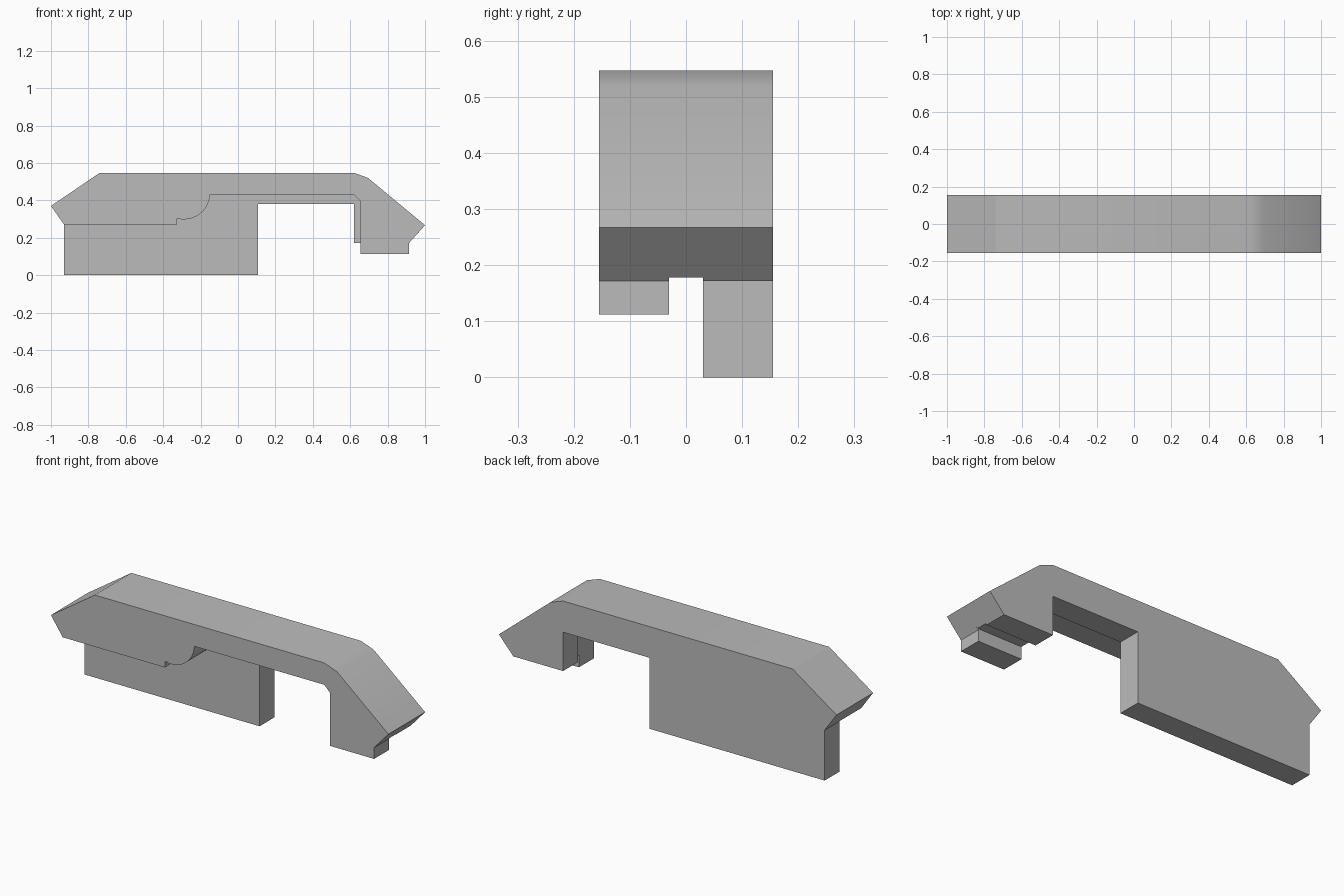
import bpy, bmesh, math
from math import radians

cube = bpy.data.objects.get("Cube")
if cube:
    bpy.data.objects.remove(cube, do_unlink=True)

grey = bpy.data.materials.new("plain grey")
grey.use_nodes = True
colour = (0.5, 0.5, 0.5, 1)
grey.diffuse_color = colour
grey.node_tree.nodes["Principled BSDF"].inputs["Base Color"].default_value = colour

HALF = 0.155   # half thickness of the whole body
GAP = 0.03     # half width of the slot between the two cheeks


def slab(name, profile, y0, y1):
    """Extrude an x-z profile from y0 to y1."""
    bm = bmesh.new()
    face = bm.faces.new([bm.verts.new((x, y0, z)) for x, z in profile])
    out = bmesh.ops.extrude_face_region(bm, geom=[face])
    verts = [v for v in out["geom"] if isinstance(v, bmesh.types.BMVert)]
    bmesh.ops.translate(bm, verts=verts, vec=(0, y1 - y0, 0))
    bmesh.ops.recalc_face_normals(bm, faces=bm.faces)
    mesh = bpy.data.meshes.new(name)
    bm.to_mesh(mesh)
    bm.free()
    obj = bpy.data.objects.new(name, mesh)
    mesh.materials.append(grey)
    bpy.context.collection.objects.link(obj)
    return obj


# Shared upper outline, from the left nose over the top to the right toe
upper = [(-0.93, 0.27), (-1, 0.37), (-0.74, 0.547), (0.62, 0.547),
         (0.695, 0.52), (1, 0.267), (0.915, 0.172)]

# Rounded shoulder under the body
arc = [(-0.29 + 0.14 * math.cos(radians(a)), 0.435 - 0.137 * math.sin(radians(a)))
       for a in range(0, 91, 9)]
shoulder = arc + [(-0.3, 0.295), (-0.31, 0.302), (-0.325, 0.302), (-0.325, 0.27)]

# Full-width body, back cheek with the hanging block, front foot
body = slab("body", upper[:-1] + [(0.92, 0.178), (0.655, 0.178), (0.655, 0.395),
            (0.62, 0.43), (-0.15, 0.43)] + shoulder[1:], -HALF, HALF)
back_cheek = slab("back_cheek", upper + [(0.62, 0.172), (0.62, 0.38), (0.107, 0.38),
                  (0.107, 0), (-0.93, 0)], GAP, HALF)
front_foot = slab("front_foot", [(0.655, 0.112), (0.655, 0.25), (0.985, 0.25),
                  (0.915, 0.172), (0.915, 0.112)], -HALF, -GAP)

# Join the parts into one solid
bpy.context.view_layer.objects.active = body
for part in (back_cheek, front_foot):
    mod = body.modifiers.new("join", "BOOLEAN")
    mod.operation = "UNION"
    mod.solver = "EXACT"
    mod.object = part
    bpy.ops.object.modifier_apply(modifier=mod.name)
    bpy.data.objects.remove(part, do_unlink=True)

# Clean up flat seams
bm = bmesh.new()
bm.from_mesh(body.data)
bmesh.ops.remove_doubles(bm, verts=bm.verts, dist=0.0005)
bmesh.ops.dissolve_limit(bm, angle_limit=radians(1), verts=bm.verts, edges=bm.edges)
bm.to_mesh(body.data)
bm.free()

for obj in bpy.context.selected_objects:
    obj.select_set(False)
body.select_set(True)
bpy.ops.object.shade_smooth_by_angle(angle=radians(30))
